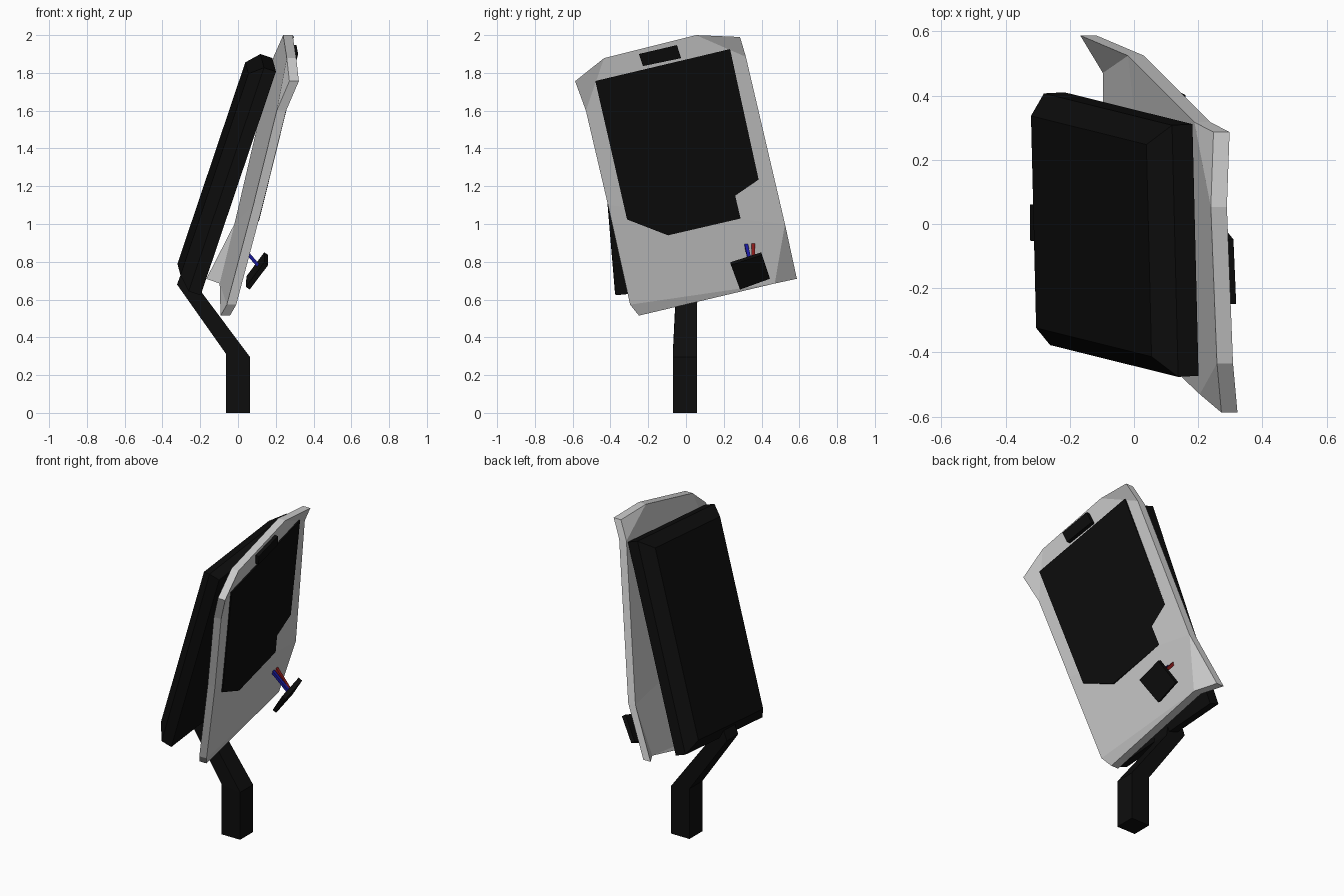
import bpy, bmesh
from mathutils import Vector as V

if "Cube" in bpy.data.objects:
    bpy.data.objects.remove(bpy.data.objects["Cube"])


def material(name, rgb):
    m = bpy.data.materials.new(name)
    m.diffuse_color = (*rgb, 1)
    m.use_nodes = True
    m.node_tree.nodes["Principled BSDF"].inputs["Base Color"].default_value = m.diffuse_color
    return m


BLACK = material("black", (0.004, 0.004, 0.004))
RED = material("red", (0.25, 0.01, 0.01))
BLUE = material("blue", (0.01, 0.01, 0.35))


def build(name, verts, faces, mat=None):
    bm = bmesh.new()
    vs = [bm.verts.new(v) for v in verts]
    for f in faces:
        bm.faces.new([vs[i] for i in f])
    bmesh.ops.recalc_face_normals(bm, faces=bm.faces)
    me = bpy.data.meshes.new(name)
    bm.to_mesh(me)
    bm.free()
    ob = bpy.data.objects.new(name, me)
    bpy.context.collection.objects.link(ob)
    if mat:
        me.materials.append(mat)
    return ob


def loft(name, rings, mat):
    """Skin equal-length rings and cap both ends."""
    n = len(rings[0])
    faces = [[k * n + i, k * n + (i + 1) % n, (k + 1) * n + (i + 1) % n, (k + 1) * n + i]
             for k in range(len(rings) - 1) for i in range(n)]
    faces += [list(range(n)), [(len(rings) - 1) * n + i for i in range(n)]]
    return build(name, [p for r in rings for p in r], faces, mat)


def slab(name, pts, shift, caps, mat=None):
    """Outline thickened by a shift; caps lists the flat facets of each side."""
    n = len(pts)
    faces = [[i, (i + 1) % n, n + (i + 1) % n, n + i] for i in range(n)]
    faces += caps + [[n + i for i in c] for c in caps]
    return build(name, [V(p) for p in pts] + [V(p) + V(shift) for p in pts], faces, mat)


def on_plate(y, z, off=0.0):
    """Point on the tilted front plate, raised by off."""
    return V(((-0.152 + off - 0.093 * y + 0.219 * z) / 0.972, y, z))


# Bent stand: square post, leaning neck, end tucked into the housing
def stand_ring(xl, zl, xr, zr, y0, y1):
    return [V((xl, y0, zl)), V((xr, y0, zr)), V((xr, y1, zr)), V((xl, y1, zl))]


loft("stand", [stand_ring(-0.064, 0, 0.064, 0, -0.07, 0.057),
               stand_ring(-0.064, 0.313, 0.064, 0.295, -0.07, 0.057),
               stand_ring(-0.323, 0.68, -0.19, 0.635, -0.052, 0.06),
               stand_ring(-0.30, 0.74, -0.20, 0.70, -0.052, 0.06)], BLACK)

# Rear housing: tilted box with chamfered back edges
U = V((0.318, -0.079, 0.944)).normalized()
N = V((0.948, 0.052, -0.315)).normalized()
W = U.cross(N).normalized()


def housing_ring(depth, inset):
    u0, u1, w0, w1 = 0.555 + inset, 1.808 - inset, -0.31 + inset, 0.477 - inset
    return [N * depth + U * u + W * w for u, w in ((u0, w0), (u0, w1), (u1, w1), (u1, w0))]


loft("rear_housing", [housing_ring(-0.403, 0), housing_ring(-0.47, 0),
                      housing_ring(-0.535, 0.062)], BLACK)

# Front plate with three bent corners
outline = [(-0.587, 1.756, 0.026), (-0.434, 1.878, 0), (0.053, 2.0, 0), (0.286, 1.99, 0.032),
           (0.317, 1.885, 0), (0.524, 1.0, 0.012), (0.587, 0.71, -0.063), (0.47, 0.685, 0),
           (-0.249, 0.515, -0.025), (-0.296, 0.573, -0.01), (-0.413, 1.10, 0), (-0.53, 1.6, 0)]
slab("front_plate", [on_plate(*p) for p in outline], (-0.05, 0, 0),
     [[0, 1, 11], [2, 3, 4], [5, 6, 7], [7, 8, 9], [5, 7, 9, 10], [1, 2, 4, 5, 10, 11]])

# Screen with a cut lower edge
screen = [(-0.48, 1.757), (0.233, 1.926), (0.423, 1.06), (-0.095, 0.94), (-0.312, 1.024)]
slab("screen", [on_plate(y, z, 0.009) for y, z in screen], (-0.02, 0, 0), [list(range(5))], BLACK)

# Sensor bar above the screen
bar = [(-0.249, 1.90), (-0.048, 1.947), (-0.026, 1.878), (-0.228, 1.836)]
slab("sensor_bar", [on_plate(y, z, 0.022) for y, z in bar], (-0.04, 0, 0), [list(range(4))], BLACK)

# Panel dangling from the plate
panel = [(0.16, 0.402, 0.836), (0.16, 0.238, 0.783), (0.062, 0.286, 0.653), (0.066, 0.444, 0.71)]
slab("loose_panel", panel, (-0.021, -0.004, 0.014), [list(range(4))], BLACK)


# Two exposed wires
def wire(name, a, b, mat, r=0.009):
    a, b = V(a), V(b)
    d = (b - a).normalized()
    s = d.cross(V((0, 1, 0))).normalized()
    t = d.cross(s)
    loft(name, [[p + s * i * r + t * j * r for i, j in ((-1, -1), (1, -1), (1, 1), (-1, 1))]
                for p in (a, b)], mat)


wire("blue_wire", (0.0, 0.315, 0.905), (0.115, 0.345, 0.77), BLUE)
wire("red_wire", (0.0, 0.357, 0.905), (0.115, 0.355, 0.77), RED)
